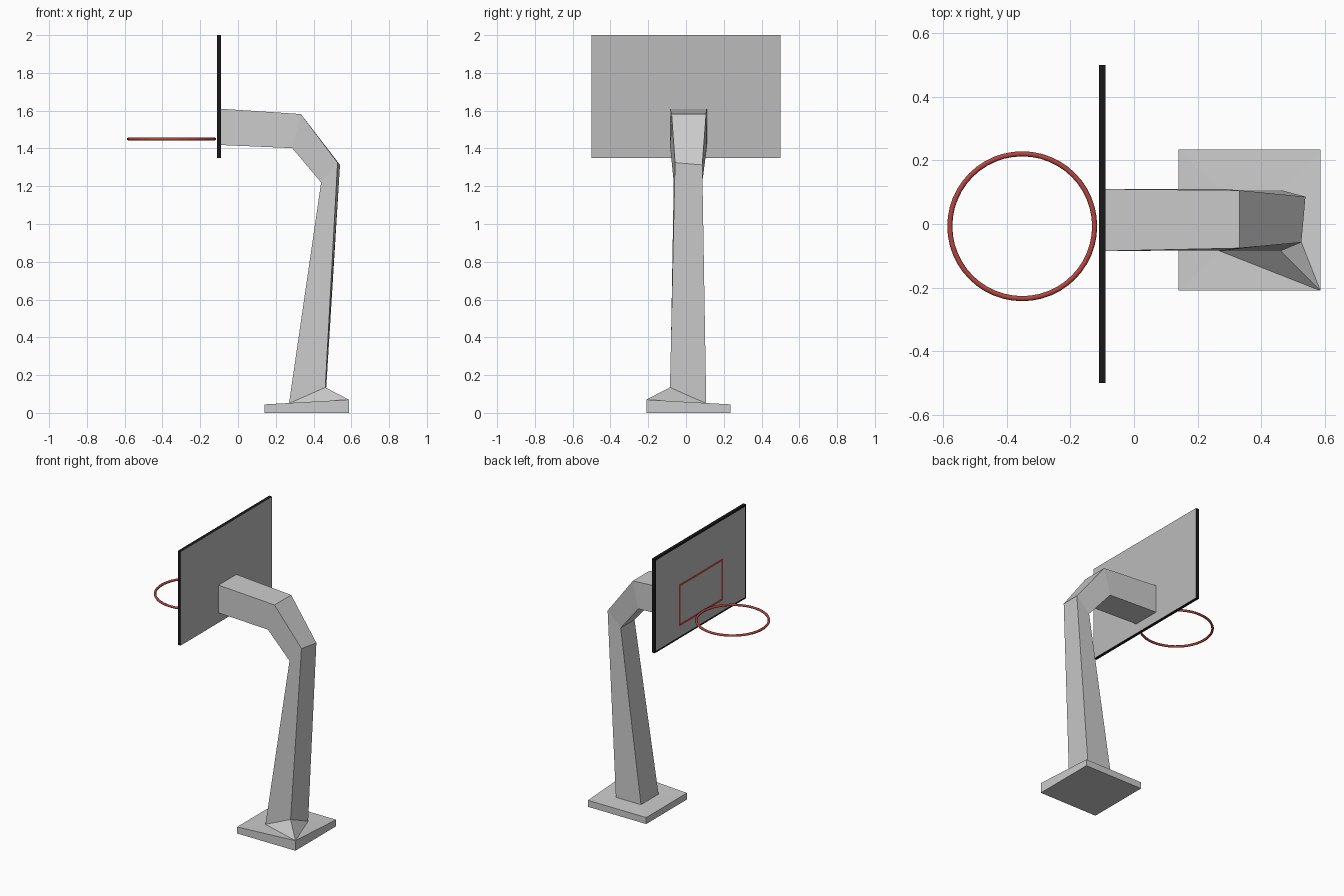
import bpy, bmesh, math

if "Cube" in bpy.data.objects:
    bpy.data.objects.remove(bpy.data.objects["Cube"])


def material(name, rgb):
    m = bpy.data.materials.new(name)
    m.diffuse_color = (*rgb, 1)
    m.use_nodes = True
    m.node_tree.nodes["Principled BSDF"].inputs["Base Color"].default_value = m.diffuse_color
    return m


BLACK = material("black_trim", (0.01, 0.01, 0.01))
RED = material("red_paint", (0.45, 0.06, 0.05))
GREY = material("grey_panel", (0.5, 0.5, 0.5))


def finish(bm, name, mats=(), recalc=True):
    if recalc:
        bmesh.ops.recalc_face_normals(bm, faces=bm.faces[:])
    me = bpy.data.meshes.new(name)
    bm.to_mesh(me)
    bm.free()
    for m in mats:
        me.materials.append(m)
    ob = bpy.data.objects.new(name, me)
    bpy.context.collection.objects.link(ob)
    return ob


# Base and bent post: one skin through four-cornered rings
# corner order: inner -y, outer -y, outer +y, inner +y
rings = [
    [(.14, -.21, 0), (.587, -.21, 0), (.587, .235, 0), (.14, .235, 0)],
    [(.14, -.21, .045), (.587, -.21, .07), (.587, .235, .045), (.14, .235, .045)],
    [(.27, -.085, .05), (.462, -.085, .135), (.462, .107, .05), (.27, .107, .05)],
    [(.44, -.065, 1.22), (.527, -.058, 1.325), (.54, .086, 1.313), (.44, .086, 1.22)],
    [(.287, -.083, 1.402), (.333, -.076, 1.582), (.333, .106, 1.582), (.287, .11, 1.402)],
    [(-.09, -.085, 1.418), (-.09, -.085, 1.61), (-.09, .11, 1.61), (-.09, .11, 1.418)],
]
bm = bmesh.new()
loops = [[bm.verts.new(p) for p in r] for r in rings]
faces = {}
for k in range(len(loops) - 1):
    a, b = loops[k], loops[k + 1]
    for i in range(4):
        j = (i + 1) % 4
        faces[k, i] = bm.faces.new((a[i], a[j], b[j], b[i]))
bm.faces.new(loops[0])
bm.faces.new(loops[-1])
# creases running from the raised base corner
bmesh.utils.face_split(faces[1, 0], loops[1][1], loops[2][0])
bmesh.utils.face_split(faces[1, 1], loops[1][1], loops[2][2])
finish(bm, "post_and_base")

# Backboard: grey panel with black edges and a thin border on the playing side
bm = bmesh.new()
bmesh.ops.create_cube(bm, size=1)
for v in bm.verts:
    v.co = (-.1 + v.co.x * .022, v.co.y, 1.675 + v.co.z * .65)
bm.normal_update()
front = next(f for f in bm.faces if f.normal.x < -.9)
back = next(f for f in bm.faces if f.normal.x > .9)
bmesh.ops.inset_region(bm, faces=[front], thickness=.012, use_even_offset=True)
front.material_index = back.material_index = 1
finish(bm, "backboard", (BLACK, GREY))


# Painted target rectangle: four flat strips facing the hoop
def rectangle(bm, y0, y1, z0, z1, x=-.1125):
    return [bm.verts.new((x, y, z)) for y, z in ((y0, z0), (y0, z1), (y1, z1), (y1, z0))]


bm = bmesh.new()
outer = rectangle(bm, -.245, .235, 1.435, 1.725)
inner = rectangle(bm, -.229, .219, 1.451, 1.709)
for i in range(4):
    j = (i + 1) % 4
    bm.faces.new((outer[i], inner[i], inner[j], outer[j]))
bm.normal_update()
for f in bm.faces:
    if f.normal.x > 0:
        f.normal_flip()
finish(bm, "target_rectangle", (RED,), recalc=False)

# Hoop rim
bpy.ops.mesh.primitive_torus_add(location=(-.352, -.007, 1.45), major_radius=.228,
                                 minor_radius=.008, major_segments=48, minor_segments=8)
rim = bpy.context.object
rim.name = "hoop_rim"
rim.data.materials.append(RED)
bpy.ops.object.shade_smooth_by_angle(angle=math.radians(50))
